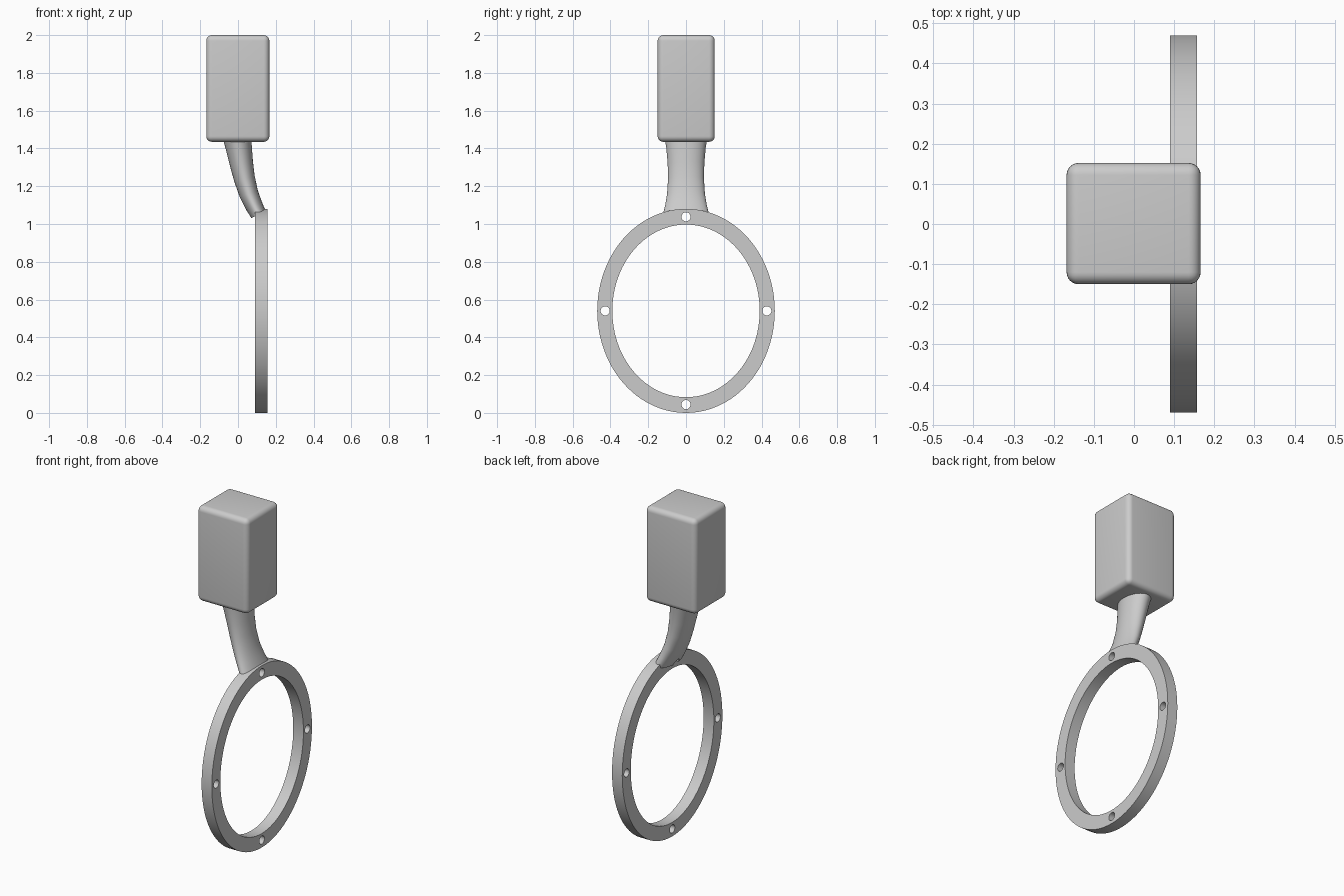
import bpy, bmesh
from math import sin, cos, pi, radians
from mathutils import Vector

if "Cube" in bpy.data.objects:
    bpy.data.objects.remove(bpy.data.objects["Cube"])

grey = bpy.data.materials.new("plain grey")
grey.use_nodes = True
colour = (0.6, 0.6, 0.6, 1)
grey.diffuse_color = colour
grey.node_tree.nodes["Principled BSDF"].inputs["Base Color"].default_value = colour

RING_Z = 0.54


def select_only(ob):
    bpy.ops.object.select_all(action="DESELECT")
    ob.select_set(True)
    bpy.context.view_layer.objects.active = ob


def make(name, bm):
    bmesh.ops.recalc_face_normals(bm, faces=bm.faces[:])
    me = bpy.data.meshes.new(name)
    bm.to_mesh(me)
    bm.free()
    ob = bpy.data.objects.new(name, me)
    bpy.context.collection.objects.link(ob)
    me.materials.append(grey)
    return ob


def apply_modifiers(ob):
    select_only(ob)
    for mod in list(ob.modifiers):
        bpy.ops.object.modifier_apply(modifier=mod.name)


def smooth(ob):
    select_only(ob)
    bpy.ops.object.shade_smooth_by_angle(angle=radians(35))


def loft(bm, loops, closed=False):
    """Bridge loops of equal length with quads, capping the ends if open."""
    rows = [[bm.verts.new(p) for p in loop] for loop in loops]
    pairs = list(zip(rows, rows[1:]))
    if closed:
        pairs.append((rows[-1], rows[0]))
    else:
        bm.faces.new(rows[0])
        bm.faces.new(rows[-1])
    for a, b in pairs:
        for i in range(len(a)):
            j = (i + 1) % len(a)
            bm.faces.new((a[i], a[j], b[j], b[i]))


def oval(x, ry, rz, y=0, z=RING_Z, n=96):
    return [(x, y + ry * cos(2 * pi * i / n), z + rz * sin(2 * pi * i / n)) for i in range(n)]


# Rounded block
bm = bmesh.new()
bmesh.ops.create_cube(bm, size=1)
bmesh.ops.scale(bm, vec=(0.334, 0.302, 0.565), verts=bm.verts)
bmesh.ops.translate(bm, vec=(-0.001, 0.001, 1.7175), verts=bm.verts)
block = make("block", bm)
bevel = block.modifiers.new("rounding", "BEVEL")
bevel.width = 0.03
bevel.segments = 6
apply_modifiers(block)

# Oval ring
bm = bmesh.new()
loft(bm, [oval(0.09, 0.47, 0.54), oval(0.157, 0.47, 0.54),
          oval(0.157, 0.39, 0.457), oval(0.09, 0.39, 0.457)], closed=True)
ring = make("ring", bm)

# Curved neck: centre x, centre z, half depth, half width
stations = [(-0.005, 1.46, 0.074, 0.113), (0.005, 1.40, 0.069, 0.104),
            (0.018, 1.32, 0.062, 0.097), (0.034, 1.24, 0.056, 0.095),
            (0.057, 1.16, 0.051, 0.100), (0.083, 1.10, 0.047, 0.110),
            (0.108, 1.05, 0.043, 0.122)]
loops = []
for k, (x, z, depth, width) in enumerate(stations):
    before, after = stations[max(k - 1, 0)], stations[min(k + 1, len(stations) - 1)]
    along = Vector((after[0] - before[0], 0, after[1] - before[1])).normalized()
    across = Vector((-along.z, 0, along.x))
    loops.append([Vector((x, width * sin(2 * pi * i / 40), z)) + across * depth * cos(2 * pi * i / 40)
                  for i in range(40)])
bm = bmesh.new()
loft(bm, loops)
neck = make("neck", bm)

# Screw holes drilled through the ring and the lip of the neck
bm = bmesh.new()
for y, z in ((0.428, RING_Z), (-0.428, RING_Z), (0, 1.038), (0, 0.044)):
    loft(bm, [oval(x, 0.024, 0.024, y, z, 32) for x in (0.0, 0.25)])
drill = make("drill", bm)
drill.hide_render = True
for ob in (ring, neck):
    cut = ob.modifiers.new("holes", "BOOLEAN")
    cut.operation = "DIFFERENCE"
    cut.solver = "EXACT"
    cut.object = drill
    apply_modifiers(ob)
bpy.data.objects.remove(drill)

for ob in (block, ring, neck):
    smooth(ob)
